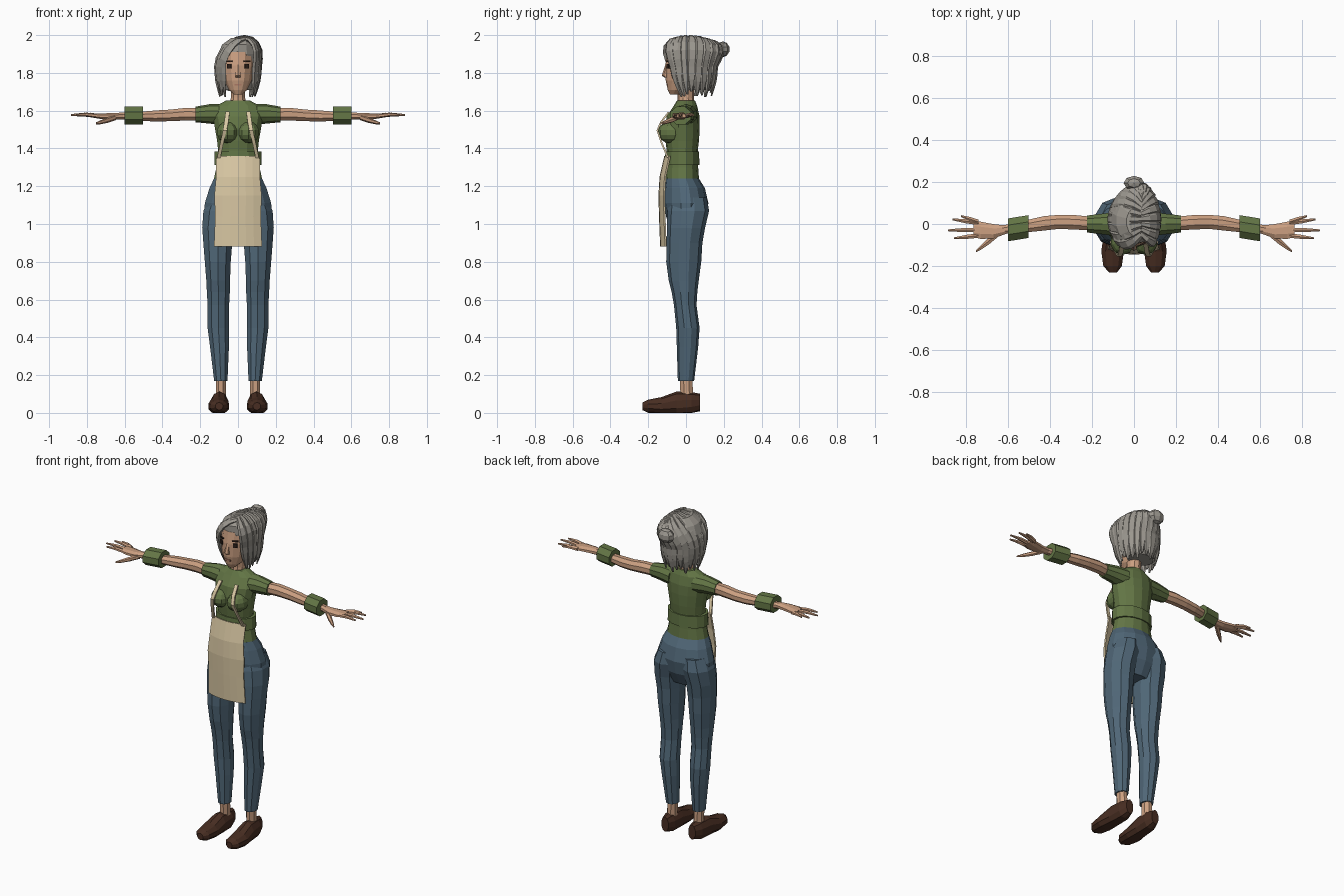
import bpy, bmesh, math, random
from mathutils import Vector, Matrix

random.seed(4)
cube = bpy.data.objects.get("Cube")
if cube:
    bpy.data.objects.remove(cube)


def material(name, *rgb):
    mat = bpy.data.materials.new(name)
    mat.use_nodes = True
    mat.diffuse_color = (*rgb, 1)
    mat.node_tree.nodes["Principled BSDF"].inputs["Base Color"].default_value = (*rgb, 1)
    return mat


SKIN = material("skin", .6, .35, .22)
LIP = material("lips", .4, .19, .13)
GREEN = material("green cloth", .125, .18, .06)
DENIM = material("blue denim", .08, .135, .185)
LINEN = material("cream linen", .7, .58, .37)
HAIR = material("grey hair", .33, .31, .275)
LEATHER = material("brown leather", .065, .027, .016)
DARK = material("dark eye", .025, .014, .01)

AXES = {"x": (1, 2, 0), "y": (0, 2, 1), "z": (0, 1, 2)}


def finish(name, bm, mat, mirror=False):
    """Turn a bmesh into a flat shaded object, mirrored over x if asked."""
    bmesh.ops.recalc_face_normals(bm, faces=bm.faces)
    mesh = bpy.data.meshes.new(name)
    bm.to_mesh(mesh)
    bm.free()
    mesh.materials.append(mat)
    obj = bpy.data.objects.new(name, mesh)
    bpy.context.collection.objects.link(obj)
    if mirror:
        obj.modifiers.new("Mirror", "MIRROR").use_mirror_merge = False
    return obj


def skin_rings(bm, rings):
    """Bridge rings of points with quads and close both ends."""
    loops = [[bm.verts.new(p) for p in ring] for ring in rings]
    count = len(loops[0])
    for a, b in zip(loops, loops[1:]):
        for i in range(count):
            j = (i + 1) % count
            bm.faces.new((a[i], a[j], b[j], b[i]))
    bm.faces.new(loops[0])
    bm.faces.new(loops[-1])


def loft(name, mat, axis, rings, sides=10, mirror=False, floor=None):
    """Rings are (position on axis, centre u, centre v, radius u, radius v)."""
    u, v, w = AXES[axis]
    bm = bmesh.new()
    points = []
    for pos, cu, cv, ru, rv in rings:
        ring = []
        for i in range(sides):
            angle = math.tau * (i + .5) / sides
            p = Vector()
            p[u] = cu + ru * math.cos(angle) * 1.03
            p[v] = cv + rv * math.sin(angle) * 1.03
            p[w] = pos
            if floor is not None:
                p.z = max(p.z, floor)
            ring.append(p)
        points.append(ring)
    skin_rings(bm, points)
    return finish(name, bm, mat, mirror)


def ball(name, mat, centre, radii, segments=10, mirror=False):
    bm = bmesh.new()
    bmesh.ops.create_uvsphere(bm, u_segments=segments, v_segments=segments - 3, radius=1,
                              matrix=Matrix.LocRotScale(Vector(centre), None, Vector(radii)))
    return finish(name, bm, mat, mirror)


def plate(name, mat, centre, size, turn=0, mirror=False):
    bm = bmesh.new()
    spin = Matrix.Rotation(turn, 3, "Z").to_quaternion()
    bmesh.ops.create_cube(bm, size=1, matrix=Matrix.LocRotScale(Vector(centre), spin, Vector(size)))
    return finish(name, bm, mat, mirror)


def sheet(name, mat, rows, bend, columns=6, mirror=False):
    """Cloth strip; rows are (z, centre x, half width, y)."""
    bm = bmesh.new()
    grid = []
    for z, cx, half, y in rows:
        steps = [2 * i / columns - 1 for i in range(columns + 1)]
        grid.append([bm.verts.new((cx + half * t, y + bend * t * t, z)) for t in steps])
    for a, b in zip(grid, grid[1:]):
        for i in range(columns):
            bm.faces.new((a[i], a[i + 1], b[i + 1], b[i]))
    obj = finish(name, bm, mat, mirror)
    obj.modifiers.new("Thickness", "SOLIDIFY").thickness = .009
    return obj


# Trousers
loft("trouser_seat", DENIM, "z", [
    (1.24, 0, -.02, .127, .086), (1.19, 0, -.008, .15, .105), (1.11, 0, 0, .175, .115),
    (1.03, 0, 0, .178, .1), (.95, 0, 0, .1, .06)], 14)
loft("trouser_legs", DENIM, "z", [
    (1.14, .085, .012, .07, .095), (1.07, .097, .012, .088, .107), (.98, .108, 0, .083, .098),
    (.9, .107, -.008, .078, .092), (.8, .107, -.012, .07, .09), (.7, .105, -.012, .064, .077),
    (.64, .104, -.008, .062, .066), (.57, .104, -.004, .058, .058), (.45, .104, .01, .058, .06),
    (.35, .098, .008, .051, .055), (.17, .091, 0, .036, .042)], 10, True)

# Ankles and shoes
loft("ankles", SKIN, "z", [(.2, .091, 0, .028, .034), (.07, .091, .005, .028, .036)], 8, True)
loft("shoes", LEATHER, "y", [
    (-.23, .1, .035, .02, .02), (-.2, .102, .035, .045, .034), (-.13, .102, .034, .055, .048),
    (-.05, .098, .045, .047, .066), (.03, .095, .05, .042, .058), (.075, .093, .055, .025, .045)],
    10, True, floor=0)

# Shirt
loft("shirt_body", GREEN, "z", [
    (1.225, 0, -.02, .13, .087), (1.3, 0, -.02, .114, .082), (1.39, 0, -.02, .105, .08),
    (1.44, 0, -.02, .11, .086), (1.51, 0, -.02, .122, .09), (1.57, 0, -.015, .132, .084),
    (1.625, 0, -.003, .118, .06), (1.655, 0, 0, .06, .046)], 14)
ball("shirt_bust", GREEN, (.055, -.08, 1.485), (.06, .07, .058), 10, True)
loft("sleeves", GREEN, "x", [
    (.08, 0, 1.58, .06, .055), (.15, 0, 1.583, .05, .05), (.225, 0, 1.58, .041, .04)], 10, True)
loft("waist_band", GREEN, "z", [(1.312, 0, -.02, .125, .088), (1.385, 0, -.02, .123, .087)], 14)

# Arms, wrist cuffs and hands
loft("arms", SKIN, "x", [
    (.18, 0, 1.58, .034, .034), (.28, .008, 1.581, .036, .035), (.36, .01, 1.575, .035, .032),
    (.43, .003, 1.572, .036, .031), (.52, -.012, 1.57, .03, .025), (.63, -.028, 1.572, .021, .018)],
    8, True)
loft("wrist_cuffs", GREEN, "x", [
    (.502, -.012, 1.574, .057, .05), (.6, -.028, 1.574, .057, .05)], 8, True)
loft("palms", SKIN, "x", [
    (.61, -.027, 1.572, .021, .018), (.67, -.035, 1.57, .036, .018), (.73, -.03, 1.571, .043, .015),
    (.765, -.025, 1.573, .04, .011)], 8, True)
tips = {"little": (.825, .038, .01), "ring": (.865, .022, .005),
        "middle": (.885, -.03, -.028), "index": (.857, -.068, -.055)}
for finger, (reach, tip_y, root_y) in tips.items():
    middle = (.74 + reach) / 2
    loft(finger + "_fingers", SKIN, "x", [
        (.74, root_y, 1.572, .012, .011), (middle, (root_y + tip_y) / 2, 1.579, .011, .01),
        (reach, tip_y, 1.577, .005, .005)], 6, True)
loft("thumbs", SKIN, "x", [
    (.645, -.045, 1.565, .016, .014), (.69, -.08, 1.55, .018, .014), (.73, -.112, 1.538, .012, .01),
    (.752, -.13, 1.533, .005, .005)], 6, True)

# Apron with two straps
sheet("apron", LINEN, [
    (1.36, 0, .115, -.115), (1.25, 0, .116, -.14), (1.15, 0, .125, -.146),
    (1.04, 0, .121, -.143), (.88, 0, .127, -.137)], .026)
sheet("apron_straps", LINEN, [
    (1.595, .055, .011, -.095), (1.54, .062, .011, -.137), (1.495, .07, .01, -.156),
    (1.43, .085, .009, -.134), (1.35, .102, .009, -.1)], 0, 1, True)

# Neck, head and face
loft("neck", SKIN, "z", [(1.62, 0, 0, .05, .046), (1.67, 0, -.002, .038, .042),
                         (1.76, 0, 0, .04, .045)], 10)
loft("head", SKIN, "z", [
    (1.685, 0, -.062, .022, .022), (1.71, 0, -.045, .048, .05), (1.76, 0, -.02, .072, .085),
    (1.84, 0, 0, .086, .106), (1.91, 0, .005, .085, .1), (1.96, 0, .01, .05, .06)], 14)
loft("nose", SKIN, "z", [(1.775, 0, -.1, .014, .012), (1.785, 0, -.108, .016, .02),
                         (1.845, 0, -.1, .009, .009)], 6)
plate("eyes", DARK, (.046, -.0935, 1.835), (.024, .009, .024), .42, True)
plate("eyebrows", DARK, (.047, -.0925, 1.862), (.036, .009, .007), .42, True)
plate("mouth", LIP, (0, -.1, 1.737), (.038, .009, .01))

# Hair: an inner mass covered by tapered locks that fall from a side parting
loft("hair_base", HAIR, "z", [
    (1.71, 0, .055, .08, .06), (1.8, 0, .04, .1, .105), (1.9, 0, .025, .106, .118),
    (1.95, .005, .015, .088, .108), (1.985, .015, .01, .05, .07)], 14)


def lock_point(a, t, end):
    """Point on the lock at azimuth a; t below one is the crown, above it the fall."""
    phi = min(t, 1) * math.pi / 2
    fall = max(t - 1, 0)
    shrink = 1 - .17 * fall * fall
    front = math.cos(a)
    part = math.cos(phi)
    return Vector((.115 * math.sin(phi) * math.sin(a) * shrink + .035 * part,
                   .018 - .14 * math.sin(phi) * front * shrink - .1 * front * part
                   + .05 * fall * max(front, 0),
                   1.85 + (.14 - .025 * front * front) * part - (1.85 - end) * fall))


def lock(bm, a, width):
    end = 1.69 + random.uniform(-.02, .02)
    rings = []
    steps = 9
    for k in range(steps + 1):
        t = 2 * k / steps
        p = lock_point(a, t, end)
        along = (lock_point(a, t + .05, end) - lock_point(a, t - .05, end)).normalized()
        phi = min(t, 1) * math.pi / 2
        out = Vector((math.sin(phi) * math.sin(a), -math.sin(phi) * math.cos(a), math.cos(phi)))
        side = along.cross(out).normalized()
        out = (side.cross(along) + side * .25).normalized()
        half = width * min(1, .5 + t, (2.15 - t) * 1.4)
        thick = .013 * min(1, (2.2 - t) * 1.5)
        rings.append([p + side * half * math.cos(i * math.tau / 6)
                      + out * thick * math.sin(i * math.tau / 6) for i in range(6)])
    skin_rings(bm, rings)


bm = bmesh.new()
locks = 19
for i in range(locks):
    lock(bm, math.radians(52 + 260 * i / (locks - 1)), random.uniform(.024, .032))
finish("hair_locks", bm, HAIR)

# Bun at the back of the head
loft("bun_tie", HAIR, "y", [(.12, 0, 1.915, .04, .035), (.175, 0, 1.925, .022, .02)], 8)
ball("hair_bun", HAIR, (0, .195, 1.925), (.052, .036, .042), 8)
